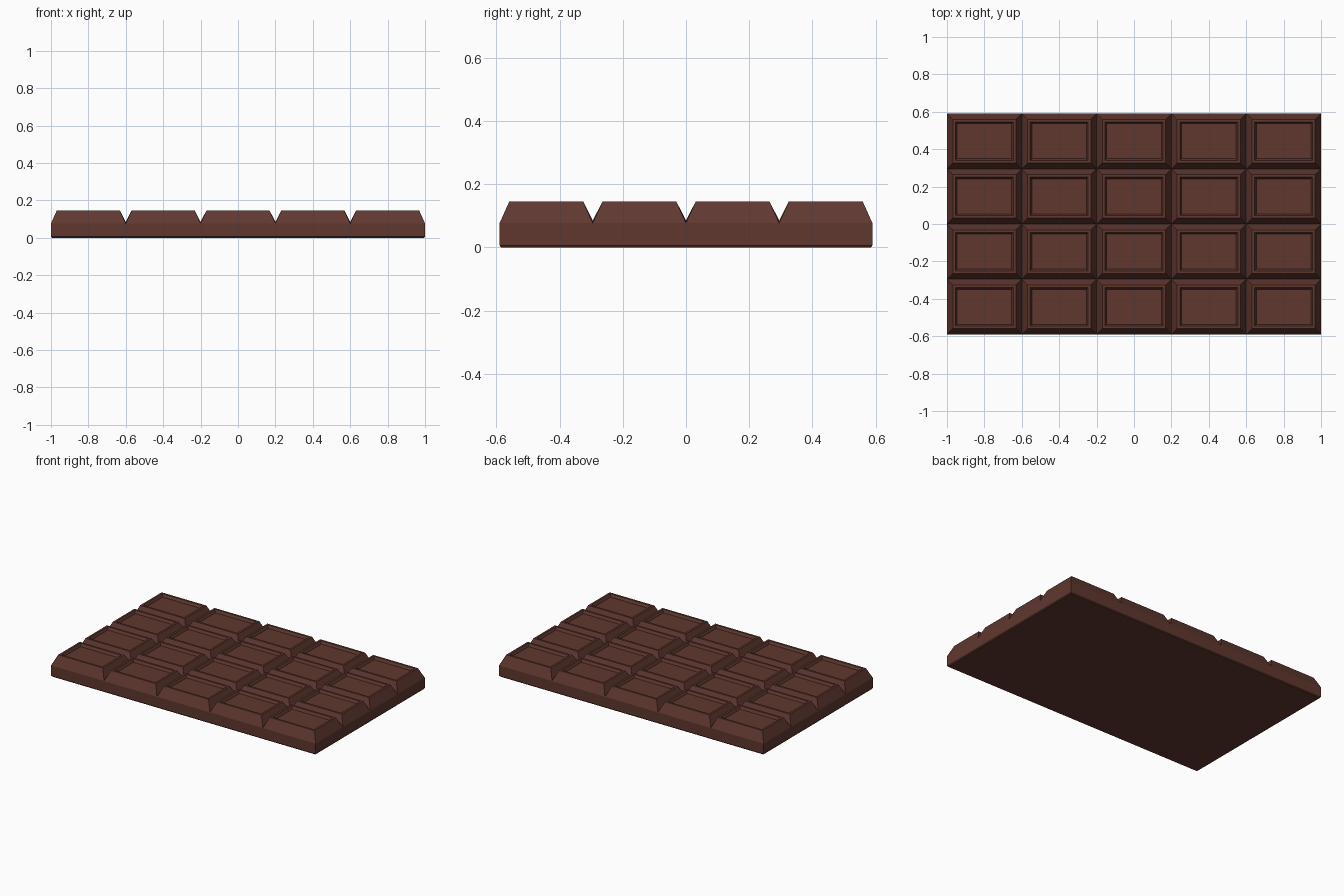
import bpy, bmesh

if "Cube" in bpy.data.objects:
    bpy.data.objects.remove(bpy.data.objects["Cube"])

COLS, ROWS = 5, 4
HX, HY = 1.0, 0.59            # half length, half depth
CX, CY = 2 * HX / COLS, 2 * HY / ROWS
TOP, GROOVE, SHOULDER, FLOOR = 0.146, 0.085, 0.077, 0.128

chocolate = bpy.data.materials.new("dark chocolate")
chocolate.diffuse_color = (0.115, 0.039, 0.029, 1)
chocolate.use_nodes = True
chocolate.node_tree.nodes["Principled BSDF"].inputs["Base Color"].default_value = chocolate.diffuse_color

bm = bmesh.new()


def ring(cx, cy, inset, z):
    """Four corners of a cell rectangle; z=None follows the groove or outer shoulder."""
    verts = []
    for sx, sy in ((-1, -1), (1, -1), (1, 1), (-1, 1)):
        x, y = cx + sx * (CX / 2 - inset), cy + sy * (CY / 2 - inset)
        h = z
        if h is None:
            outer = abs(x) > HX - 0.001 or abs(y) > HY - 0.001
            h = SHOULDER if outer else GROOVE
        verts.append(bm.verts.new((x, y, h)))
    return verts


# chocolate pieces: sloped sides, thin rim, recessed panel
for i in range(COLS):
    for j in range(ROWS):
        cx, cy = -HX + (i + 0.5) * CX, -HY + (j + 0.5) * CY
        rings = [ring(cx, cy, 0.0, None), ring(cx, cy, 0.031, TOP),
                 ring(cx, cy, 0.045, TOP), ring(cx, cy, 0.054, FLOOR)]
        for a, b in zip(rings, rings[1:]):
            for k in range(4):
                n = (k + 1) % 4
                bm.faces.new((a[k], a[n], b[n], b[k]))
        bm.faces.new(rings[-1])
bmesh.ops.remove_doubles(bm, verts=bm.verts, dist=0.0005)

# outer walls, small chamfer and flat underside
edges = [e for e in bm.edges if e.is_boundary]
for z, inset in ((0.006, 0.0), (0.0, 0.005)):
    new = bmesh.ops.extrude_edge_only(bm, edges=edges)["geom"]
    for v in (g for g in new if isinstance(g, bmesh.types.BMVert)):
        v.co.z = z
        if abs(v.co.x) > HX - 0.001:
            v.co.x -= inset if v.co.x > 0 else -inset
        if abs(v.co.y) > HY - 0.001:
            v.co.y -= inset if v.co.y > 0 else -inset
    edges = [g for g in new if isinstance(g, bmesh.types.BMEdge) and g.is_boundary]
bmesh.ops.contextual_create(bm, geom=edges)
bmesh.ops.recalc_face_normals(bm, faces=bm.faces)

mesh = bpy.data.meshes.new("chocolate_bar")
bm.to_mesh(mesh)
bm.free()
mesh.materials.append(chocolate)
bar = bpy.data.objects.new("chocolate_bar", mesh)
bpy.context.collection.objects.link(bar)
